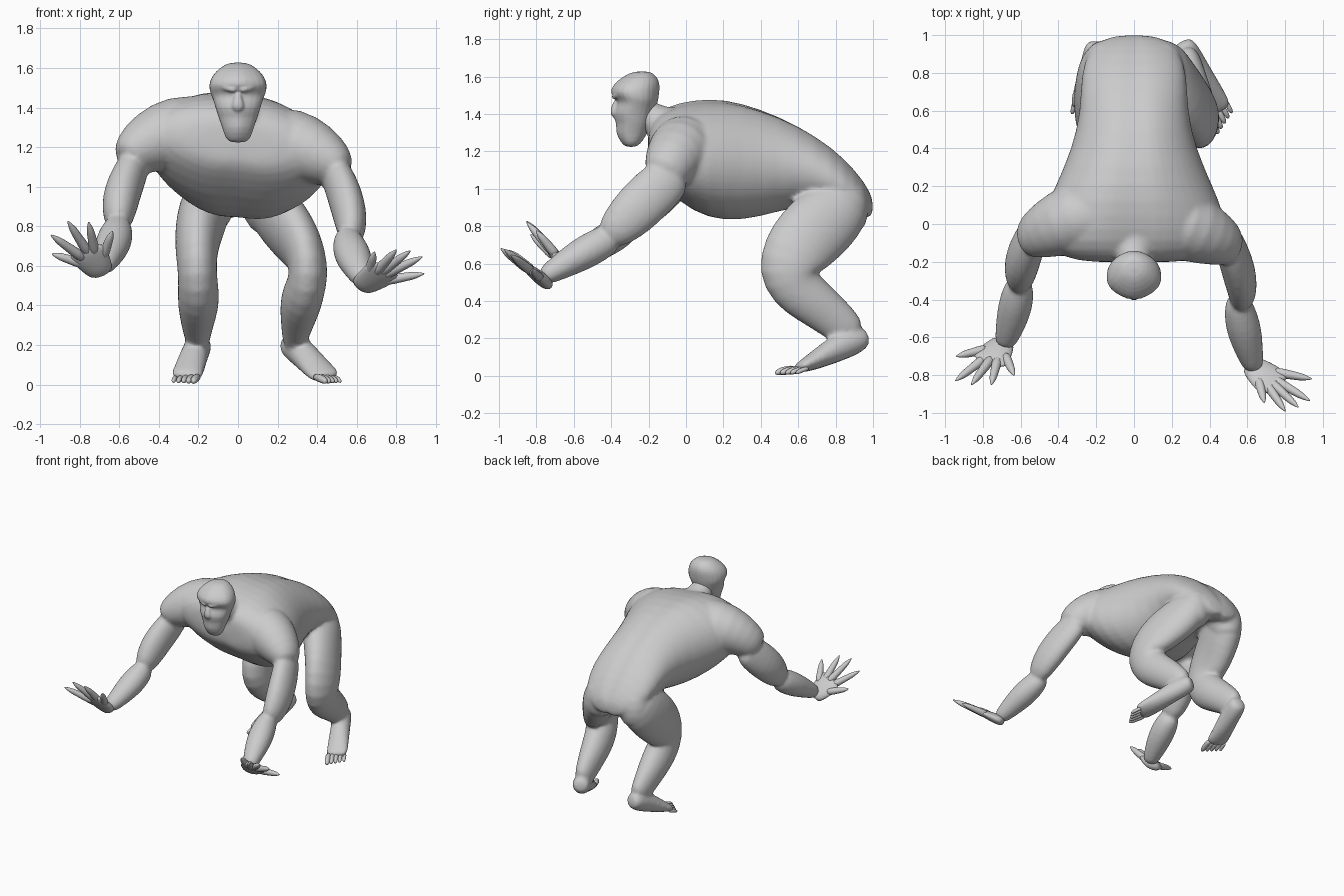
import bpy, math
from mathutils import Vector as V

def loft(name, rings):
    """Skin a list of closed point rings, cap both ends, smooth it."""
    n = len(rings[0])
    verts = [p for r in rings for p in r]
    faces = []
    for i in range(len(rings) - 1):
        for j in range(n):
            k = (j + 1) % n
            faces.append((i*n + j, i*n + k, (i+1)*n + k, (i+1)*n + j))
    faces.append(tuple(range(n))[::-1])
    faces.append(tuple((len(rings)-1)*n + j for j in range(n)))
    me = bpy.data.meshes.new(name)
    me.from_pydata(verts, [], faces)
    me.update()
    ob = bpy.data.objects.new(name, me)
    bpy.context.collection.objects.link(ob)
    bpy.context.view_layer.objects.active = ob
    ob.select_set(True)
    bpy.ops.object.mode_set(mode='EDIT')
    bpy.ops.mesh.select_all(action='SELECT')
    bpy.ops.mesh.normals_make_consistent(inside=False)
    bpy.ops.object.mode_set(mode='OBJECT')
    for p in me.polygons:
        p.use_smooth = True
    m = ob.modifiers.new("smooth", 'SUBSURF')
    m.levels = m.render_levels = 1
    bpy.ops.object.modifier_apply(modifier=m.name)
    ob.select_set(False)
    return ob

def limb(name, pts, n=14):
    """Tube along (x, y, z, side radius, depth radius) points."""
    c = [V(p[:3]) for p in pts]
    rings = []
    for i, p in enumerate(pts):
        t = (c[min(i+1, len(c)-1)] - c[max(i-1, 0)]).normalized()
        u = (V((1, 0, 0)) - t * t.x).normalized()
        v = t.cross(u)
        rings.append([c[i] + u*p[3]*math.cos(a) + v*p[4]*math.sin(a)
                      for a in (2*math.pi*j/n for j in range(n))])
    return loft(name, rings)

def fuse(name, parts, voxel, smooth):
    """Join overlapping parts into one continuous skin."""
    bpy.ops.object.select_all(action='DESELECT')
    for o in parts:
        o.select_set(True)
    bpy.context.view_layer.objects.active = parts[0]
    bpy.ops.object.join()
    ob = bpy.context.active_object
    ob.name = name
    m = ob.modifiers.new("skin", 'REMESH')
    m.mode, m.voxel_size, m.use_smooth_shade = 'VOXEL', voxel, True
    s = ob.modifiers.new("relax", 'SMOOTH')
    s.factor, s.iterations = .5, smooth
    ob.select_set(False)

body = []

# torso: cross-sections along y (y, half width, top, bottom)
torso = [(-.205, .22, 1.31, 1.13), (-.18, .38, 1.38, 1.07), (-.1, .48, 1.445, .985),
         (.04, .49, 1.48, .87), (.2, .42, 1.49, .815), (.4, .33, 1.44, .835),
         (.6, .285, 1.35, .90), (.78, .285, 1.235, .88), (.91, .25, 1.105, .82),
         (.98, .17, 1.0, .84), (1.0, .07, .94, .86)]
rings = []
for y, w, top, bot in torso:
    r = []
    for j in range(24):
        a = 2*math.pi*j/24
        x = w*math.cos(a)
        dent = .022 if abs(math.cos(a)) < .1 else 0
        z = (top+bot)/2 + ((top-bot)/2 - dent)*math.sin(a)
        z -= .1*x*max(0, min(1, (.6-y)/.4))
        r.append((x, y, z))
    rings.append(r)
body.append(loft("torso", rings))

# shoulders and buttocks
for s, dx, dy, dz in ((1, -.02, -.01, 0), (-1, .025, .03, .06)):
    body.append(limb("shoulder", [(s*x, y + dy, z + dz, a, b) for x, y, z, a, b in
         ((0, .05, 1.22, .16, .16), (.15, .03, 1.22, .19, .19), (.3 + dx, .0, 1.215, .2, .2),
          (.42 + dx, -.055, 1.165, .165, .165), (.51 + dx, -.095, 1.105, .12, .13),
          (.55 + dx, -.125, 1.06, .075, .1))]))
    body.append(limb("buttock", [(s*.12, .78, 1.04, .11, .12), (s*.135, .84, .94, .14, .15),
                     (s*.155, .86, .85, .125, .125), (s*.17, .85, .76, .08, .095)]))

# neck
body.append(limb("neck", [(0, .02, 1.30, .16, .14), (0, -.1, 1.33, .12, .11),
              (0, -.19, 1.38, .09, .085), (0, -.25, 1.44, .07, .07)]))

# arms: upper arm, then forearm with a pinched elbow
for nm, pts in (
    ("left_upper_arm", [(.48, -.04, 1.1, .07, .1), (.505, -.11, 1.04, .082, .135),
                        (.54, -.2, .955, .09, .14), (.565, -.29, .865, .09, .135),
                        (.575, -.37, .785, .077, .11), (.565, -.43, .735, .057, .075)]),
    ("left_forearm", [(.55, -.38, .755, .057, .075), (.555, -.44, .715, .082, .09),
                      (.575, -.53, .665, .096, .094), (.595, -.61, .62, .09, .084),
                      (.62, -.71, .56, .068, .064), (.64, -.775, .52, .053, .047)]),
    ("right_upper_arm", [(-.51, .01, 1.15, .07, .1), (-.535, -.06, 1.085, .085, .13),
                         (-.57, -.13, 1.01, .094, .135), (-.595, -.21, .93, .097, .13),
                         (-.605, -.28, .85, .082, .105), (-.605, -.33, .8, .057, .075)]),
    ("right_forearm", [(-.6, -.29, .815, .057, .075), (-.61, -.345, .775, .084, .09),
                       (-.625, -.42, .73, .094, .094), (-.645, -.5, .68, .088, .084),
                       (-.67, -.59, .625, .068, .064), (-.69, -.65, .585, .053, .047)])):
    body.append(limb(nm, pts))

# legs: shared side profile (y, z, side radius, depth radius), own x path each
leg = [(.86, 1.0, .10, .13), (.825, .91, .135, .18), (.745, .83, .13, .2),
       (.655, .745, .12, .2), (.575, .65, .107, .185), (.54, .555, .1, .168),
       (.58, .475, .107, .148), (.665, .405, .108, .133), (.77, .325, .088, .118),
       (.85, .255, .07, .105), (.9, .205, .057, .085)]
foot = [(-.07, .205, .045, .045), (0, .2, .065, .063), (.13, .185, .07, .078), (.32, .155, .072, .077),
        (.58, .1, .078, .058), (.82, .055, .084, .037), (.94, .035, .079, .022)]
for side, xs, heel, toe in (
        ("left", (.13, .16, .22, .29, .345, .36, .335, .315, .3, .29, .28), (.265, .94), (.465, .565)),
        ("right", (-.13, -.16, -.185, -.205, -.21, -.205, -.2, -.2, -.205, -.205, -.2), (-.195, .94), (-.27, .575))):
    body.append(limb(side + "_leg", [(x, *p) for x, p in zip(xs, leg)]))
    h, t = V((*heel, 0)), V((*toe, 0))
    d = t - h
    body.append(limb(side + "_foot", [(*(h + d*k).xy, z, a, b) for k, z, a, b in foot]))
    # toes, biggest on the inside
    f = d.normalized()
    across = V((-f.y, f.x, 0)) * (1 if side == "left" else -1)
    for i in range(5):
        b = t + across*(-.058 + .029*i) - f*(.015 + .008*i)
        r, ln = .022 - .002*i, .085 - .008*i
        limb(side + "_toe", [(*(b + f*k*ln).xy, z, r*s, r*s) for k, z, s in
             ((-.5, .04, .9), (.2, .032, 1), (.7, .022, .95), (1, .012, .5))], 8)
fuse("body", body, .013, 6)

# head: wedge-fronted horizontal slices (z, front y, back y, half width)
head = [(1.222, -.325, -.265, .04), (1.245, -.35, -.235, .065), (1.3, -.385, -.2, .08),
        (1.35, -.375, -.18, .10), (1.40, -.405, -.162, .115), (1.45, -.375, -.15, .13),
        (1.475, -.378, -.143, .143), (1.515, -.422, -.136, .15), (1.56, -.395, -.133, .134),
        (1.6, -.345, -.15, .095), (1.63, -.28, -.19, .045)]
outline = ((0, 0), (.5, .1), (.95, .26), (1.02, .5), (.9, .75), (.48, .93), (0, 1),
           (-.48, .93), (-.9, .75), (-1.02, .5), (-.95, .26), (-.5, .1))
parts = [loft("head", [[(w*x, f + (b-f)*k, z) for x, k in outline] for z, f, b, w in head])]
parts.append(limb("nose", [(0, -.36, 1.48, .016, .02), (0, -.38, 1.44, .024, .022),
              (0, -.388, 1.405, .038, .024), (0, -.37, 1.38, .025, .018)], 8))
for s in (-1, 1):
    parts.append(limb("brow", [(s*.005, -.39, 1.487, .018, .018), (s*.06, -.37, 1.5, .02, .02),
                  (s*.115, -.33, 1.52, .014, .014)], 8))
fuse("head", parts, .007, 4)

# hands: palm plus five pointed fingers
def hand(side, wrist, tips):
    w = V(wrist)
    tips = [V(t) for t in tips]
    mid = sum(tips, V()) / 5 - w
    limb(side + "_palm", [(*(w + mid*k), a, b) for k, a, b in
         ((-.16, .058, .03), (0, .076, .038), (.2, .092, .034),
          (.42, .102, .027), (.58, .086, .016))])
    for t in tips:
        d = t - w
        limb(side + "_finger", [(*(w + d*k), r, r) for k, r in
             ((.3, .028), (.48, .029), (.66, .024), (.82, .022), (.91, .014), (1.015, .003))], 8)

hand("left", (.645, -.765, .51), [(.94, -.82, .56), (.93, -.935, .645), (.87, -.97, .675),
                                  (.80, -.99, .68), (.69, -.945, .67)])
hand("right", (-.705, -.645, .585), [(-.94, -.70, .66), (-.945, -.83, .755), (-.86, -.85, .825),
                                     (-.755, -.85, .82), (-.635, -.8, .775)])
